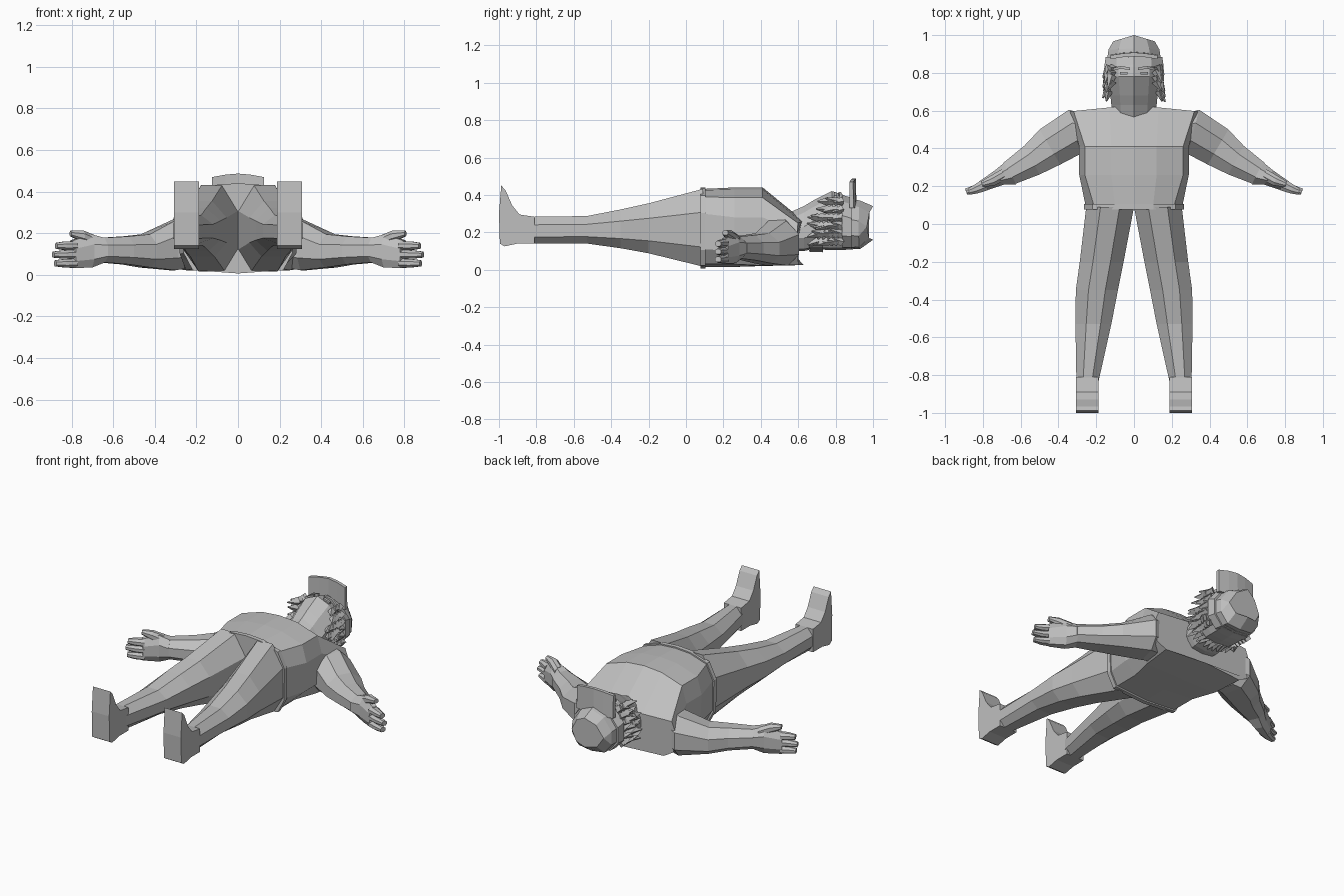
import bpy, bmesh, math, random
from mathutils import Vector, Matrix

random.seed(4)
if "Cube" in bpy.data.objects:
    bpy.data.objects.remove(bpy.data.objects["Cube"])

grey = bpy.data.materials.new("plain grey")
grey.use_nodes = True
colour = (0.52, 0.52, 0.52, 1)
grey.diffuse_color = colour
grey.node_tree.nodes["Principled BSDF"].inputs["Base Color"].default_value = colour


def finish(name, bm):
    bmesh.ops.recalc_face_normals(bm, faces=bm.faces)
    mesh = bpy.data.meshes.new(name)
    bm.to_mesh(mesh)
    bm.free()
    mesh.materials.append(grey)
    obj = bpy.data.objects.new(name, mesh)
    bpy.context.collection.objects.link(obj)
    return obj


def loft(name, rings, side=1):
    """Skin a row of equal rings and cap both ends; side -1 mirrors in x."""
    bm = bmesh.new()
    rows = [[bm.verts.new((x * side, y, z)) for x, y, z in r] for r in rings]
    n = len(rows[0])
    for a, b in zip(rows, rows[1:]):
        for i in range(n):
            j = (i + 1) % n
            bm.faces.new((a[i], a[j], b[j], b[i]))
    bm.faces.new(rows[0])
    bm.faces.new(rows[-1][::-1])
    return finish(name, bm)


def body_ring(y, half, dip=0):
    """Symmetric section from (x, z) points, back centre to front centre."""
    pts = half + [(-x, z) for x, z in half[-2:0:-1]]
    return [(x, y - dip * abs(x), z) for x, z in pts]


def limb_ring(a, b, low, high):
    """Chamfered section between plan points a and b."""
    shape = [(.25, 0), (.75, 0), (1, .25), (1, .7), (.7, 1), (.3, 1), (0, .7), (0, .25)]
    return [(a[0] + (b[0] - a[0]) * t, a[1] + (b[1] - a[1]) * t,
             low + (high - low) * u) for t, u in shape]


# Torso and belt
waist = [(0, .015), (.21, .03), (.252, .11), (.255, .3), (.21, .39), (.1, .425), (0, .432)]
chest = [(0, .02), (.25, .022), (.28, .1), (.29, .28), (.26, .385), (.12, .43), (0, .44)]
shoulder = [(0, .025), (.27, .025), (.33, .06), (.34, .2), (.32, .25), (.13, .255), (0, .26)]
loft("torso", [body_ring(.09, waist), body_ring(.26, waist[:2] + chest[2:]),
               body_ring(.41, chest), body_ring(.63, shoulder, .1)])
belt = [(x * 1.04, .222 + (z - .222) * 1.04) for x, z in waist]
loft("belt", [body_ring(y, belt) for y in (.078, .105)])

# Neck and head
def skull(width, back, front):
    return [(0, back), (width * .65, back + .01), (width, back + .07),
            (width, front - .11), (width * .6, front - .035), (0, front)]

loft("head", [body_ring(y, skull(w, b, f)) for y, w, b, f in (
    (.54, .11, .1, .3), (.63, .12, .1, .34), (.68, .125, .11, .37),
    (.78, .135, .105, .42), (.83, .135, .105, .405), (.9, .13, .11, .37))])

# Cap with band and upright brim
loft("cap_crown", [body_ring(.85, skull(.145, .115, .385)),
                   body_ring(.93, skull(.135, .11, .37), .05),
                   body_ring(1.0, skull(.11, .16, .34), .3)])
loft("cap_band", [body_ring(.835, skull(.157, .11, .40)),
                  body_ring(.885, skull(.15, .108, .385))])
loft("cap_brim", [[(x, y - .012, .33), (x, y + .012, .33),
                   (x, y + .008, top), (x, y - .012, top)]
                  for x, y, top in ((-.125, .885, .47), (-.06, .895, .482), (0, .9, .487),
                                    (.06, .895, .482), (.125, .885, .47))])

# Ragged locks around the sides and nape
def lock(bm, base, direction, length):
    turn = direction.to_track_quat('Z', 'Y').to_matrix().to_4x4()
    place = Matrix.Translation(base + direction * length * .4) @ turn
    bmesh.ops.create_cone(bm, cap_ends=True, segments=4, radius1=.024,
                          radius2=.004, depth=length, matrix=place)

for side, label in ((1, "left"), (-1, "right")):
    bm = bmesh.new()
    for row in range(6):
        for col in range(6):
            y = .7 + row * .026
            z = .15 + col * .043
            if z > .3 and row < 2:
                continue
            base = Vector((side * (.135 - max(0, z - .3) * .25), y, z))
            aim = Vector((side * random.uniform(.2, .6), -1, random.uniform(-.4, .4)))
            lock(bm, base, aim.normalized(), random.uniform(.05, .075))
    for k in range(5):
        base = Vector((side * (.01 + k * .025), .72, .115 + .006 * k))
        aim = Vector((side * random.uniform(0, .4), -1, -.25))
        lock(bm, base, aim.normalized(), .07)
    finish(label + "_hair", bm)

    # Eyebrow and eye
    loft(label + "_eyebrow", [[(x, y, .36), (x, y + .014, .36), (x, y + .014, z), (x, y, z)]
                              for x, y, z in ((.02, .815, .415), (.07, .822, .4), (.11, .812, .37))], side)
    loft(label + "_eye", [[(x, .792, .35), (x, .806, .35), (x, .806, z), (x, .792, z)]
                          for x, z in ((.035, .412), (.075, .396))], side)

    # Arm
    loft(label + "_arm", [limb_ring(*s) for s in (
        ((.29, .59), (.24, .38), .03, .28),
        ((.345, .605), (.285, .37), .022, .26),
        ((.5, .5), (.39, .315), .035, .195),
        ((.58, .415), (.5, .262), .05, .185),
        ((.69, .325), (.63, .212), .06, .178))], side)

    # Hand, fingers and thumb
    loft(label + "_palm", [limb_ring(*s) for s in (
        ((.68, .33), (.625, .21), .06, .178),
        ((.735, .285), (.69, .208), .035, .195),
        ((.82, .225), (.78, .178), .033, .165))], side)
    for i, tip in enumerate((.885, .895, .88)):
        low = .036 + i * .042
        loft(f"{label}_finger_{i + 1}", [
            limb_ring((.81, .23), (.77, .18), low, low + .042),
            limb_ring((.85, .205), (.825, .163), low, low + .04),
            limb_ring((tip, .187), (tip - .012, .155), low + .005, low + .034)], side)
    loft(label + "_thumb", [limb_ring(*s) for s in (
        ((.7, .29), (.68, .235), .13, .19),
        ((.76, .255), (.735, .205), .16, .213),
        ((.81, .225), (.8, .195), .185, .212))], side)

    # Leg
    loft(label + "_leg", [limb_ring((x0, y), (x1, y), low, high)
                          for y, x0, x1, low, high in (
        (.09, 0, .253, .017, .432), (-.2, .055, .287, .088, .355),
        (-.35, .085, .308, .115, .322), (-.53, .12, .31, .14, .287),
        (-.83, .187, .305, .14, .283))], side)

    # Boot with toes pointing up
    profile = [(-.81, .14), (-.9, .14), (-.97, .125), (-.995, .14), (-1, .3),
               (-.988, .45), (-.965, .425), (-.93, .345), (-.89, .295), (-.81, .283)]
    loft(label + "_boot", [[(x, y, z) for y, z in profile] for x in (.187, .307)], side)
